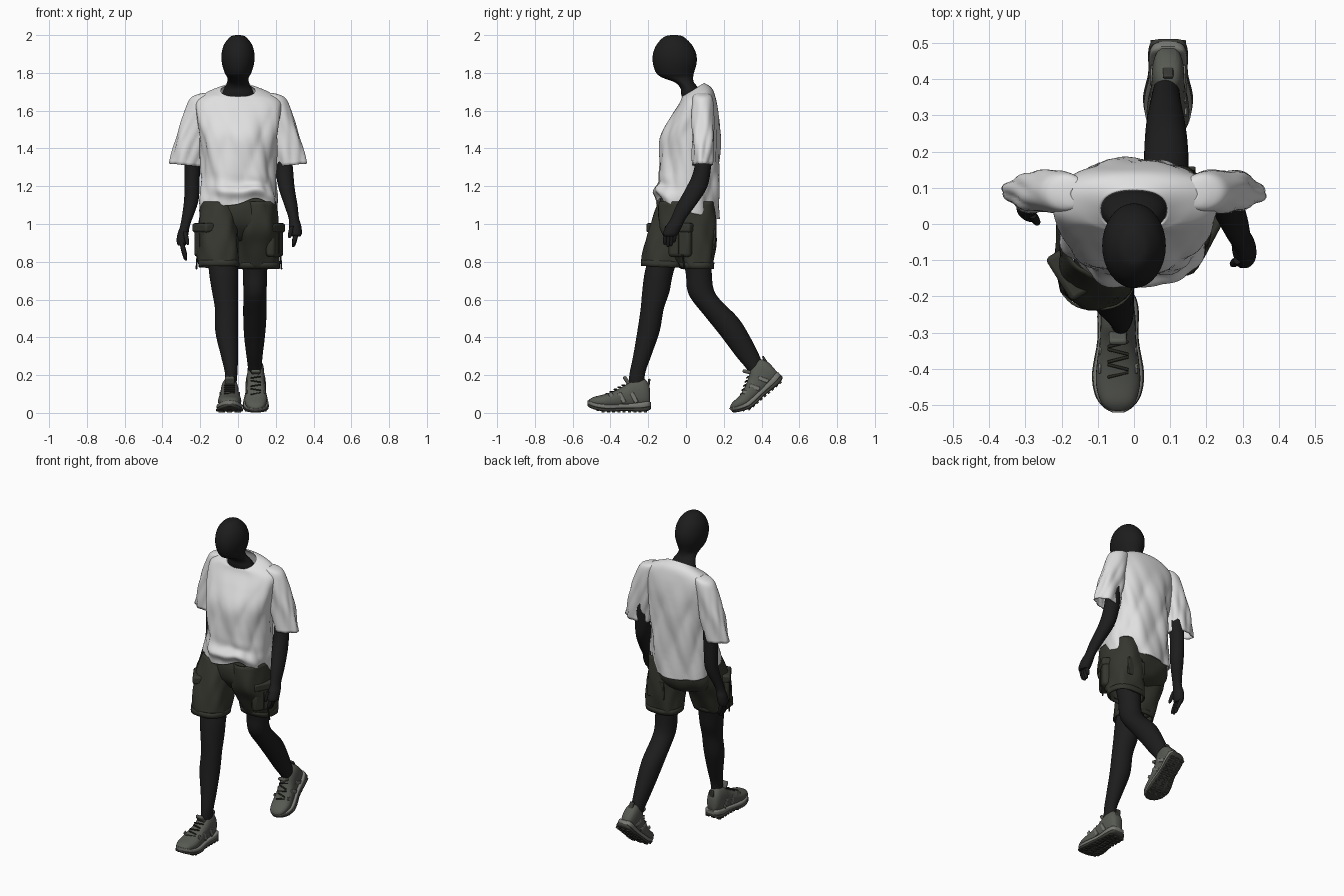
import bpy, bmesh, math
from mathutils import Vector, Matrix
from math import sin, cos, exp, pi, radians


def material(name, r, g, b):
    m = bpy.data.materials.new(name)
    m.diffuse_color = (r, g, b, 1)
    return m


BODY = material("charcoal body", .012, .012, .012)
SHIRT = material("off white cotton", .74, .74, .74)
SHORTS = material("dark olive cloth", .036, .037, .028)
TRIM = material("black olive trim", .02, .021, .016)
UPPER = material("grey green shoe", .095, .1, .085)
MID = material("pale midsole", .19, .195, .175)
RUBBER = material("dark rubber", .045, .047, .039)


def finish(name, bm, mats, matrix=None, angle=45):
    me = bpy.data.meshes.new(name)
    if matrix:
        bm.transform(matrix)
    bm.to_mesh(me)
    bm.free()
    for m in mats:
        me.materials.append(m)
    me.shade_smooth()
    me.set_sharp_from_angle(angle=radians(angle))
    ob = bpy.data.objects.new(name, me)
    bpy.context.collection.objects.link(ob)
    return ob


def spline(rows, sub):
    """Catmull-Rom through the given rows of numbers."""
    out = []
    for i in range(len(rows) - 1):
        a, b, c, d = (rows[max(0, min(len(rows) - 1, i + j))] for j in (-1, 0, 1, 2))
        for s in range(sub):
            t = s / sub
            out.append([.5 * (2*q + (r-p)*t + (2*p-5*q+4*r-w)*t*t + (3*q-p-3*r+w)*t**3)
                        for p, q, r, w in zip(a, b, c, d)])
    return out + [list(rows[-1])]


def loft(name, rings, mats, seg=32, sub=5, power=2, cloth=None, fold=None, matrix=None):
    """Skin of rings (z, x0, x1, y0, y1, tilt); cloth = wall thickness of an open tube."""
    rows = spline([tuple(r) + (0,) * (6 - len(r)) for r in rings], sub)
    bm, grid = bmesh.new(), []
    for z, x0, x1, y0, y1, tilt in rows:
        ring = []
        for k in range(seg):
            a = 2 * pi * k / seg
            ex, ey = (math.copysign(abs(v) ** (2 / power), v) for v in (cos(a), sin(a)))
            dy = (y1 - y0) / 2 * ey
            co = Vector(((x0+x1)/2 + (x1-x0)/2 * ex, (y0+y1)/2 + dy, z + tilt * dy))
            ring.append(bm.verts.new(fold(co, a) if fold else co))
        grid.append(ring)
    for r0, r1 in zip(grid, grid[1:]):
        for k in range(seg):
            n = (k + 1) % seg
            bm.faces.new((r0[k], r1[k], r1[n], r0[n]))
    if cloth is None:
        bm.faces.new(grid[0])
        bm.faces.new(grid[-1])
        bmesh.ops.recalc_face_normals(bm, faces=bm.faces)
    ob = finish(name, bm, mats, matrix)
    if cloth:
        mod = ob.modifiers.new("thickness", 'SOLIDIFY')
        mod.thickness = cloth
    return ob


def box(name, size, loc, rot, mat, bevel=.006, parent=Matrix()):
    bm = bmesh.new()
    bmesh.ops.create_cube(bm, size=1)
    m = Matrix.Translation(loc) @ Matrix.Rotation(radians(rot[1]), 4, 'Z') \
        @ Matrix.Rotation(radians(rot[0]), 4, 'X') @ Matrix.Diagonal((*size, 1))
    ob = finish(name, bm, [mat], parent @ m)
    mod = ob.modifiers.new("soft edges", 'BEVEL')
    mod.width, mod.segments = bevel, 2
    return ob


# Head and neck
loft("head_and_neck", [
    (2.0, -.014, .014, -.08, -.045), (1.99, -.042, .042, -.117, -.012), (1.95, -.074, .074, -.155, .03),
    (1.9, -.087, .087, -.175, .054), (1.85, -.085, .085, -.175, .056), (1.8, -.07, .07, -.158, .042),
    (1.775, -.057, .057, -.125, .038), (1.75, -.058, .058, -.06, .042),
    (1.72, -.072, .072, -.03, .066), (1.68, -.088, .088, -.024, .09), (1.62, -.1, .1, 0, .1)], [BODY])


# Shirt, with creased diagonal folds and a hem caught up at the front
def shirt_fold(co, a):
    z = co.z
    w = max(0, min(1, (1.69 - z) / .25))
    d = w * (.006*sin(6*a + 11*z) + .009*(abs(sin(4*a - 8*z)) - .6) + .005*(abs(sin(7*a + 13*z)) - .6))
    front = max(0, -sin(a)) * exp(-((z - 1.16) / .07) ** 2)
    d += .009 * front * sin(55*z + 14*co.x)
    lift = .055 * max(0, -sin(a)) * exp(-((co.x - .11) / .08) ** 2) * max(0, (1.3 - z) / .24)
    return co + Vector((cos(a) * d, sin(a) * d, lift))


loft("shirt_body", [
    (1.71, -.092, .092, -.022, .095, .62), (1.693, -.165, .165, -.022, .138, .3),
    (1.65, -.222, .227, -.035, .158, .12), (1.57, -.222, .227, -.078, .173), (1.47, -.205, .21, -.128, .178),
    (1.35, -.192, .197, -.14, .178), (1.22, -.192, .2, -.148, .176), (1.14, -.2, .208, -.17, .173, -.12),
    (1.062, -.203, .205, -.155, .17, -.22)], [SHIRT], seg=80, sub=7, power=2.3, cloth=.008, fold=shirt_fold)


def sleeve_fold(co, a):
    w = max(0, min(1, (1.66 - co.z) / .2))
    d = w * (.005 * sin(4*a + 16*co.z) + .007 * (abs(sin(4*a - 12*co.z)) - .6))
    return co + Vector((cos(a) * d, sin(a) * d, .1 * w * (abs(co.x) - .28)))


for side, label in ((-1, "left"), (1, "right")):
    rings = [(1.694, .14, .175, .065, .1), (1.687, .13, .212, .045, .125), (1.668, .13, .25, .035, .14),
             (1.62, .14, .275, .03, .147), (1.53, .16, .306, .03, .15), (1.43, .18, .335, .032, .148),
             (1.312, .198, .362, .037, .138)]
    rings = [(z, *sorted((side*a, side*b)), c, d) for z, a, b, c, d in rings]
    loft(label + "_sleeve", rings, [SHIRT], seg=48, cloth=.007, fold=sleeve_fold)

# Arms
loft("left_arm", [
    (1.55, -.25, -.18, .06, .13), (1.4, -.28, -.195, .055, .14), (1.22, -.284, -.204, .055, .14),
    (1.12, -.286, -.21, .05, .13), (1.0, -.304, -.252, .03, .085), (.95, -.32, -.262, .018, .088),
    (.91, -.325, -.268, .012, .085), (.885, -.318, -.278, .018, .075)], [BODY], seg=24)
loft("right_arm", [
    (1.55, .18, .25, .06, .13), (1.4, .195, .28, .055, .14), (1.28, .2, .292, .04, .13),
    (1.19, .215, .3, .0, .11), (1.1, .245, .315, -.05, .052), (1.03, .268, .323, -.08, .0),
    (.99, .27, .335, -.105, -.02), (.95, .275, .338, -.122, -.04), (.935, .285, .33, -.115, -.05)], [BODY], seg=24)


# Fingers and thumbs
def finger(name, a, b, r):
    a, b = Vector(a), Vector(b)
    rings = []
    for t, k in ((0, .9), (.5, 1), (.9, .75), (1, .25)):
        p = a.lerp(b, t)
        rings.append((p.z, p.x - r*k, p.x + r*k, p.y - r*k, p.y + r*k))
    loft(name, rings, [BODY], seg=10, sub=3)


for i in range(4):
    u = i * .016
    drop = (.0, .012, .008, -.012)[i]
    finger("left_finger", (-.3, .022 + u, .905), (-.276, .014 + u, .818 - drop), .012)
    finger("right_finger", (.31, -.108 + u, .95), (.292, -.112 + u, .89 - drop), .012)
finger("left_thumb", (-.28, .025, .96), (-.266, .002, .89), .012)
finger("right_thumb", (.285, -.1, .99), (.272, -.112, .925), .012)

# Legs
loft("left_leg", [
    (.98, -.17, -.01, -.16, .02), (.76, -.155, 0, -.215, -.062), (.64, -.137, 0, -.232, -.088),
    (.55, -.122, 0, -.24, -.118), (.43, -.12, 0, -.258, -.14), (.3, -.09, 0, -.28, -.185),
    (.2, -.068, -.004, -.3, -.218), (.08, -.07, -.015, -.31, -.22)], [BODY])
loft("right_leg", [
    (.98, .01, .17, -.06, .12), (.76, .025, .155, -.005, .135), (.66, .028, .152, .005, .145),
    (.6, .028, .15, .03, .18), (.5, .028, .15, .11, .278), (.4, .033, .142, .19, .34),
    (.3, .045, .13, .265, .39), (.22, .055, .125, .33, .42), (.15, .06, .125, .36, .44)], [BODY])


# Cargo shorts
def shorts_fold(co, a):
    d = .004 * sin(5*a + 20*co.z) + .006 * (abs(sin(4*a - 13*co.z)) - .4)
    return co + Vector((cos(a) * d, sin(a) * d, 0))


loft("shorts_hips", [
    (1.15, -.18, .185, -.125, .14), (1.08, -.193, .198, -.142, .152), (1.0, -.195, .198, -.135, .15),
    (.94, -.16, .165, -.09, .115), (.91, -.08, .08, -.05, .06)], [SHORTS], seg=48, power=2.4, fold=shorts_fold)
loft("shorts_left_leg", [
    (1.12, -.195, .0, -.138, .11), (.98, -.212, .0, -.195, .085), (.88, -.214, .002, -.222, .03),
    (.775, -.207, .002, -.234, -.022, -.05)], [SHORTS], seg=40, power=2.5, cloth=.008, fold=shorts_fold)
loft("shorts_right_leg", [
    (1.12, .0, .2, -.138, .15), (.98, .0, .212, -.14, .158), (.88, .002, .218, -.085, .155),
    (.765, .004, .216, -.022, .142)], [SHORTS], seg=40, power=2.5, cloth=.008, fold=shorts_fold)
loft("left_hem", [(.805, -.211, .006, -.238, -.012, -.05), (.773, -.209, .006, -.239, -.018, -.05)],
     [SHORTS], seg=40, sub=2, power=2.5, cloth=.007)
loft("right_hem", [(.795, .0, .221, -.04, .15), (.763, .0, .219, -.028, .148)],
     [SHORTS], seg=40, sub=2, power=2.5, cloth=.007)

# Cargo pockets with flaps, pleats and cords, turned to face forward and out
for label, x, y, rot, sx in (("left", -.183, -.14, 32, -1), ("right", .194, -.03, -28, 1)):
    base = Matrix.Translation((x, y, .92)) @ Matrix.Rotation(radians(rot), 4, 'Z')
    box(label + "_pocket", (.05, .13, .16), (0, 0, -.015), (0, 0), SHORTS, .018, base)
    box(label + "_pocket_flap", (.06, .14, .05), (0, 0, .06), (0, 0), SHORTS, .012, base)
    box(label + "_pocket_pleat", (.055, .01, .11), (0, 0, -.025), (0, 0), TRIM, .003, base)
    box(label + "_cord", (.008, .008, .08), (sx * .022, .03, -.12), (8, 0), TRIM, .002, base)
box("back_pocket", (.12, .012, .11), (.11, .15, .92), (-3, 0), SHORTS, .004)


# Shoes: lofted heel to toe, then stood up and placed
def make_shoe(label, place, bend):
    def flex(co, a):
        return co + Vector((0, bend * max(0, co.z - .24), 0))

    lay = place @ Matrix.Rotation(pi / 2, 4, 'X')
    upper = [(0, .022, .04, .12), (.012, .036, .03, .155), (.04, .045, .02, .178), (.09, .048, .02, .172),
             (.135, .05, .02, .14), (.19, .058, .02, .11), (.25, .061, .02, .09),
             (.3, .048, .025, .075), (.322, .028, .03, .06), (.328, .01, .035, .05)]
    loft(label + "_shoe_upper", [(s, -w, w, b, t) for s, w, b, t in upper], [UPPER],
         power=2.4, fold=flex, matrix=lay)
    sole = [(-.004, .028, .016, .05), (.01, .046, .006, .056), (.05, .055, 0, .05), (.13, .055, .004, .042),
            (.22, .069, 0, .04), (.28, .062, .006, .044), (.315, .04, .016, .052), (.331, .014, .026, .056)]
    for part, lo, hi, grow, mat in (("midsole", .35, 1, 1, MID), ("outsole", 0, .45, 1.04, RUBBER)):
        loft(label + "_" + part, [(s, -w*grow, w*grow, b + (t-b)*lo, b + (t-b)*hi) for s, w, b, t in sole],
             [mat], sub=4, power=5, fold=flex, matrix=lay)
    # tread blocks
    for i in range(10):
        s = .025 + i * .028
        w = .038 if s < .18 else .047
        for x in (-w, 0, w):
            h = .001 + bend * max(0, s - .24) + (.008 if s > .265 else 0)
            box(label + "_tread", (.026, .016, .012), (x, -s, h), (0, 0), RUBBER, .002, place)
    # tongue, laces and heel tab
    box(label + "_tongue", (.05, .02, .06), (0, -.122, .162), (35, 0), UPPER, .008, place)
    for i in range(5):
        s = .142 + i * .021
        h = .141 - i * .0115
        box(label + "_lace", (.06, .008, .008), (0, -s, h), (30, 14 * (-1) ** i), TRIM, .003, place)
    box(label + "_heel_tab", (.03, .012, .06), (0, -.008, .145), (-8, 0), RUBBER, .004, place)
    # side overlays
    for x in (-1, 1):
        for s in (.085, .15, .2):
            box(label + "_overlay", (.008, .022, .06), (x * (.046 + .04 * (s - .085)), -s, .075),
                (28, 0), MID, .003, place)


make_shoe("left", Matrix.Translation((-.044, -.19, .006)), .05)
make_shoe("right", Matrix.Translation((.094, .518, .176)) @ Matrix.Rotation(radians(41), 4, 'X')
          @ Matrix.Scale(.96, 4), .26)
